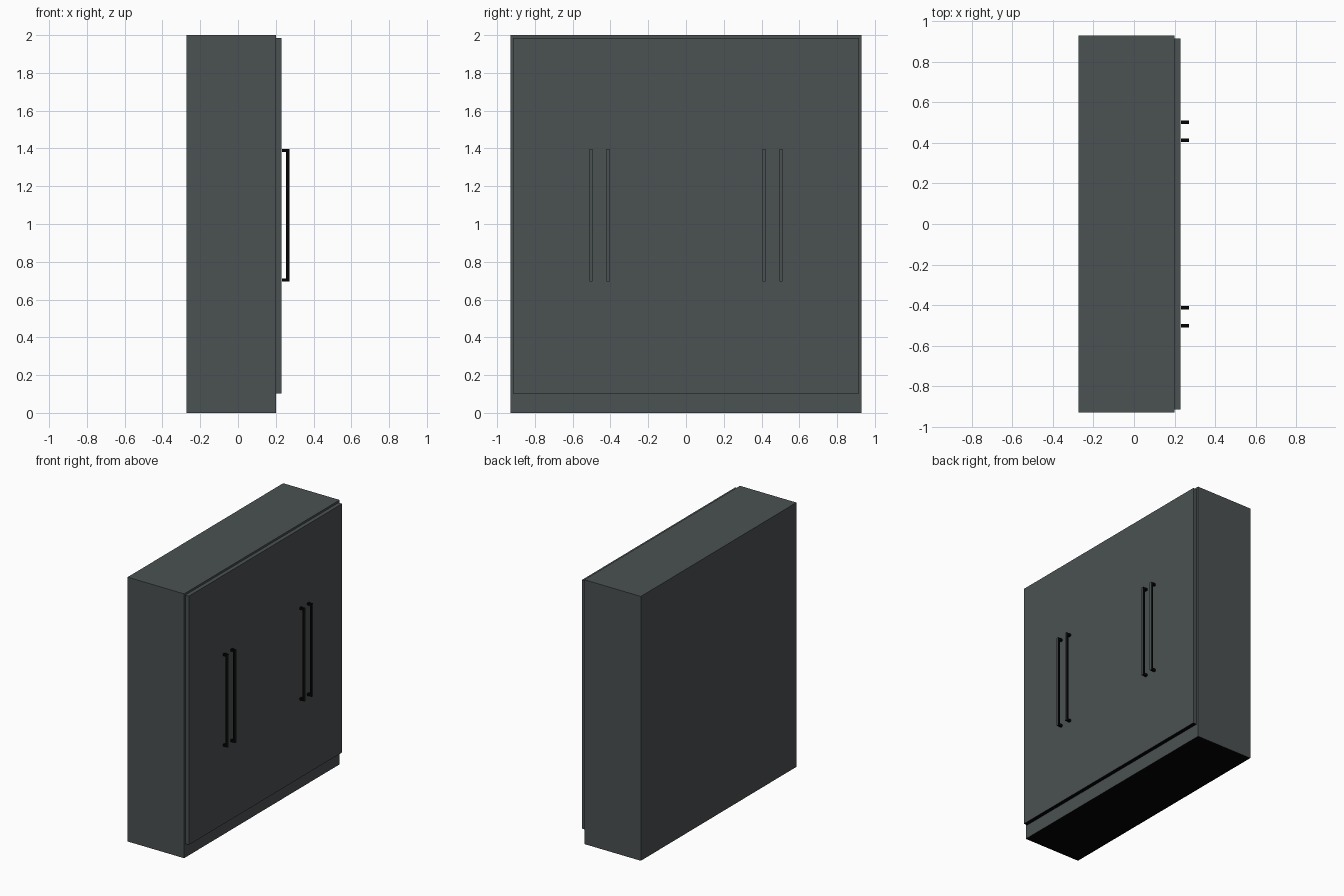
import bpy

if "Cube" in bpy.data.objects:
    bpy.data.objects.remove(bpy.data.objects["Cube"])


def material(name, rgb):
    m = bpy.data.materials.new(name)
    m.diffuse_color = (*rgb, 1)
    m.use_nodes = True
    m.node_tree.nodes["Principled BSDF"].inputs["Base Color"].default_value = m.diffuse_color
    return m


grey = material("slate grey", (0.070, 0.082, 0.084))
black = material("black", (0.001, 0.001, 0.001))


def box(name, lo, hi, is_black):
    """Box between two corners; faces whose normal passes is_black are black."""
    bpy.ops.mesh.primitive_cube_add(size=1, location=[(a + b) / 2 for a, b in zip(lo, hi)])
    ob = bpy.context.object
    ob.name = name
    ob.scale = [b - a for a, b in zip(lo, hi)]
    bpy.ops.object.transform_apply(location=False, rotation=False, scale=True)
    ob.data.materials.append(grey)
    ob.data.materials.append(black)
    for f in ob.data.polygons:
        f.material_index = int(is_black(f.normal))
    return ob


def underside(n):
    return n.z < -0.9


def not_front(n):
    return n.x < 0.9


BACK, CASE_FRONT, DOOR_FRONT, FRONT = -0.273, 0.200, 0.230, 0.272
POST_START = 0.233   # posts stop just short of the doors
DOOR_W = 0.4575
BAR = 0.017          # handle bar thickness
LOW, HIGH = 0.695, 1.397

# Carcass, including the plinth below the doors
box("carcass", (BACK, -0.93, 0), (CASE_FRONT, 0.93, 2), underside)

# Four flush doors, standing proud of the carcass
for i in range(4):
    y = (i - 2) * DOOR_W
    box(f"door_{i + 1}", (CASE_FRONT, y, 0.103), (DOOR_FRONT, y + DOOR_W, 1.985), underside)

# One long bar handle per door: black with a grey front strip
for side in (-1, 1):
    for label, offset in (("inner", -0.045), ("outer", 0.045)):
        y = side * (DOOR_W + offset)
        name = f"{label}_handle_{'left' if side < 0 else 'right'}"
        y0, y1 = y - BAR / 2, y + BAR / 2
        box(name + "_bar", (FRONT - BAR, y0, LOW), (FRONT, y1, HIGH), not_front)
        for end, z in (("bottom", LOW), ("top", HIGH - BAR)):
            box(f"{name}_{end}_post", (POST_START, y0, z), (FRONT - BAR, y1, z + BAR), not_front)
